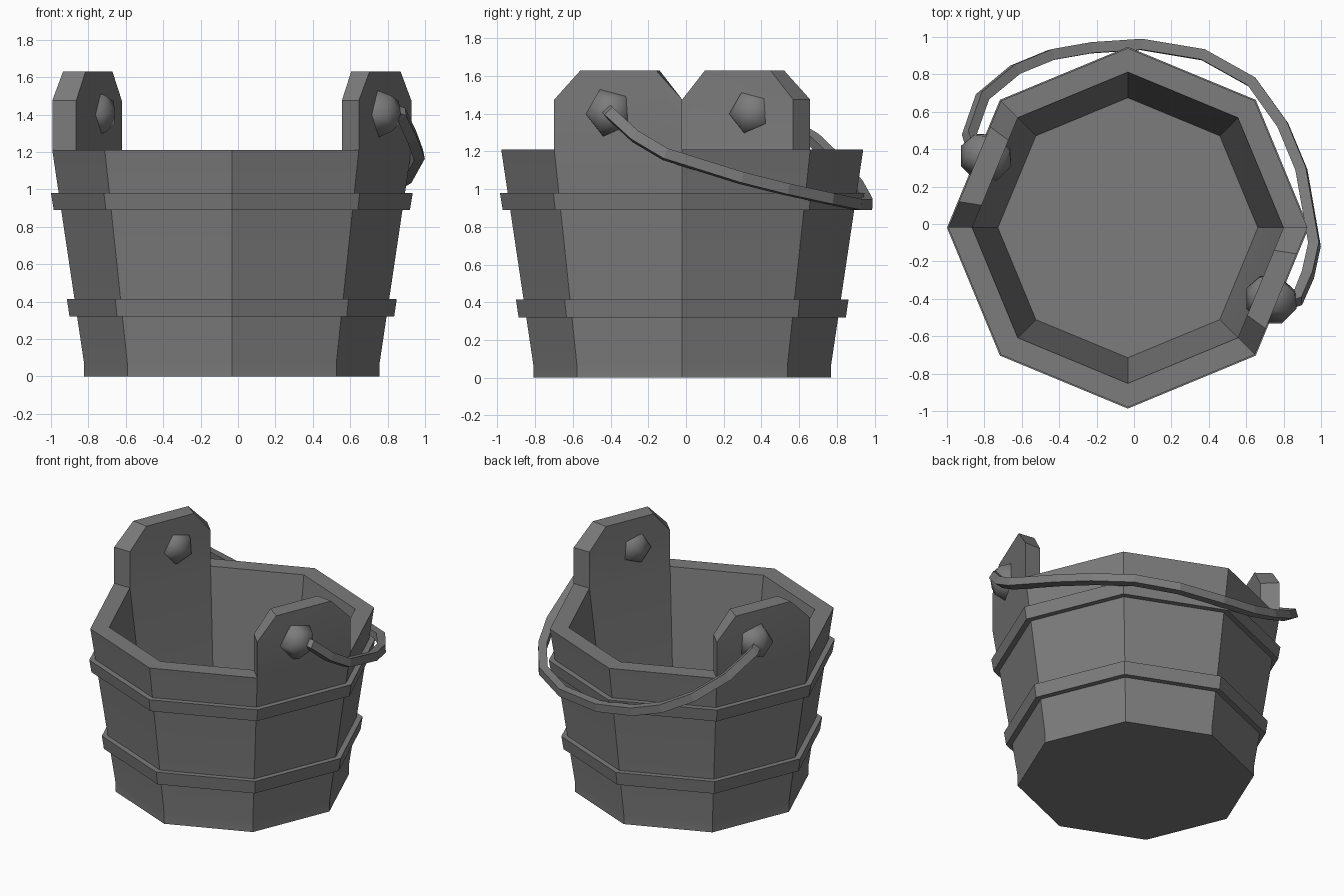
import bpy, bmesh
from math import sin, cos, pi, radians
from mathutils import Vector

if "Cube" in bpy.data.objects:
    bpy.data.objects.remove(bpy.data.objects["Cube"])

CX, CY, N = -0.033, -0.02, 8

# Dark grey for every part
mat = bpy.data.materials.new("dark_grey")
mat.diffuse_color = (0.2, 0.2, 0.2, 1)
mat.use_nodes = True
mat.node_tree.nodes["Principled BSDF"].inputs["Base Color"].default_value = mat.diffuse_color


def pt(r, i, z):
    a = 2 * pi * i / N
    return Vector((CX + r * cos(a), CY + r * sin(a), z))


def make_object(name, bm, smooth_angle=None):
    bmesh.ops.remove_doubles(bm, verts=bm.verts, dist=1e-5)
    bmesh.ops.recalc_face_normals(bm, faces=bm.faces)
    me = bpy.data.meshes.new(name)
    bm.to_mesh(me)
    bm.free()
    me.materials.append(mat)
    ob = bpy.data.objects.new(name, me)
    bpy.context.collection.objects.link(ob)
    if smooth_angle:
        bpy.ops.object.select_all(action='DESELECT')
        ob.select_set(True)
        bpy.context.view_layer.objects.active = ob
        bpy.ops.object.shade_smooth_by_angle(angle=radians(smooth_angle))
    return ob


def lathe(profile, closed, skip=()):
    """Eight-sided turned shape; open profiles get end caps."""
    bm = bmesh.new()
    rings = [[bm.verts.new(pt(r, i, z)) for i in range(N)] for r, z in profile]
    pairs = list(zip(rings, rings[1:]))
    if closed:
        pairs.append((rings[-1], rings[0]))
    else:
        bm.faces.new(rings[0])
        bm.faces.new(rings[-1])
    for k, (a, b) in enumerate(pairs):
        for i in range(N):
            if (k, i) not in skip:
                j = (i + 1) % N
                bm.faces.new((a[i], a[j], b[j], b[i]))
    return bm


# Tapered hollow tub, open at the rim where the two ears grow out
R_OUT, R_IN, RIM = 0.96, 0.832, 1.21
EARS = (3, 7)
bm = lathe([(0.79, 0), (0.79, 0.07), (R_OUT, RIM), (R_IN, RIM), (0.695, 0.15)],
           False, [(2, i) for i in EARS])

# Ears: chamfered upward extensions of two opposite staves
EAR = [(0, RIM), (1, RIM), (1, 1.475), (0.795, 1.63), (0.205, 1.63), (0, 1.475)]
for i in EARS:
    sides = [[bm.verts.new(pt(r, i, z).lerp(pt(r, i + 1, z), t)) for t, z in EAR]
             for r in (R_OUT, R_IN)]
    for s in sides:
        bm.faces.new(s)
    for k in range(1, len(EAR)):
        m = (k + 1) % len(EAR)
        bm.faces.new((sides[0][k], sides[0][m], sides[1][m], sides[1][k]))
make_object("tub_with_ears", bm, 30)

# Two hoops
for name, z0, z1, r0, r1 in (("lower_hoop", 0.32, 0.415, 0.868, 0.882),
                             ("upper_hoop", 0.89, 0.98, 0.952, 0.967)):
    make_object(name, lathe([(r0, z0), (r1, z1), (r1 - 0.08, z1), (r0 - 0.08, z0)], True))

# Five-sided rounded bolts through the ears, along the ear normal
NORMAL, TANGENT = [Vector((cos(radians(a)), sin(radians(a)), 0)) for a in (-22.5, 67.5)]
R_BOLT = 0.145
for name, loc in (("left_bolt", (-0.79, 0.363, 1.407)), ("right_bolt", (0.735, -0.398, 1.407))):
    c = Vector(loc)
    bm = bmesh.new()
    rings = []
    for lat in (-45, 0, 45):
        la = radians(lat)
        ring = []
        for k in range(5):
            a = radians(184 + 72 * k)
            d = TANGENT * cos(a) + Vector((0, 0, sin(a)))
            ring.append(bm.verts.new(c + R_BOLT * (d * cos(la) + NORMAL * sin(la))))
        rings.append(ring)
    tips = [bm.verts.new(c + NORMAL * s * R_BOLT) for s in (-1, 1)]
    for k in range(5):
        j = (k + 1) % 5
        bm.faces.new((tips[0], rings[0][j], rings[0][k]))
        bm.faces.new((tips[1], rings[2][k], rings[2][j]))
        for a, b in zip(rings, rings[1:]):
            bm.faces.new((a[k], a[j], b[j], b[k]))
    make_object(name, bm, 80)

# Handle resting behind the bucket
PATH = [(-.85, .39, 1.42), (-.88, .48, 1.38), (-.81, .68, 1.26), (-.635, .825, 1.12),
        (-.44, .905, 1.02), (-.23, .942, .955), (.04, .96, .92), (.37, .905, .92),
        (.63, .76, .95), (.795, .53, 1.0), (.895, .29, 1.06), (.965, -.11, 1.185),
        (.93, -.27, 1.28), (.875, -.40, 1.40), (.81, -.42, 1.42)]
cu = bpy.data.curves.new("handle", 'CURVE')
cu.dimensions = '3D'
cu.bevel_depth = 0.041
cu.bevel_resolution = 0
cu.use_fill_caps = True
cu.materials.append(mat)
sp = cu.splines.new('POLY')
sp.points.add(len(PATH) - 1)
for p, co in zip(sp.points, PATH):
    p.co = (*co, 1)
sp.use_smooth = False
bpy.context.collection.objects.link(bpy.data.objects.new("handle", cu))
